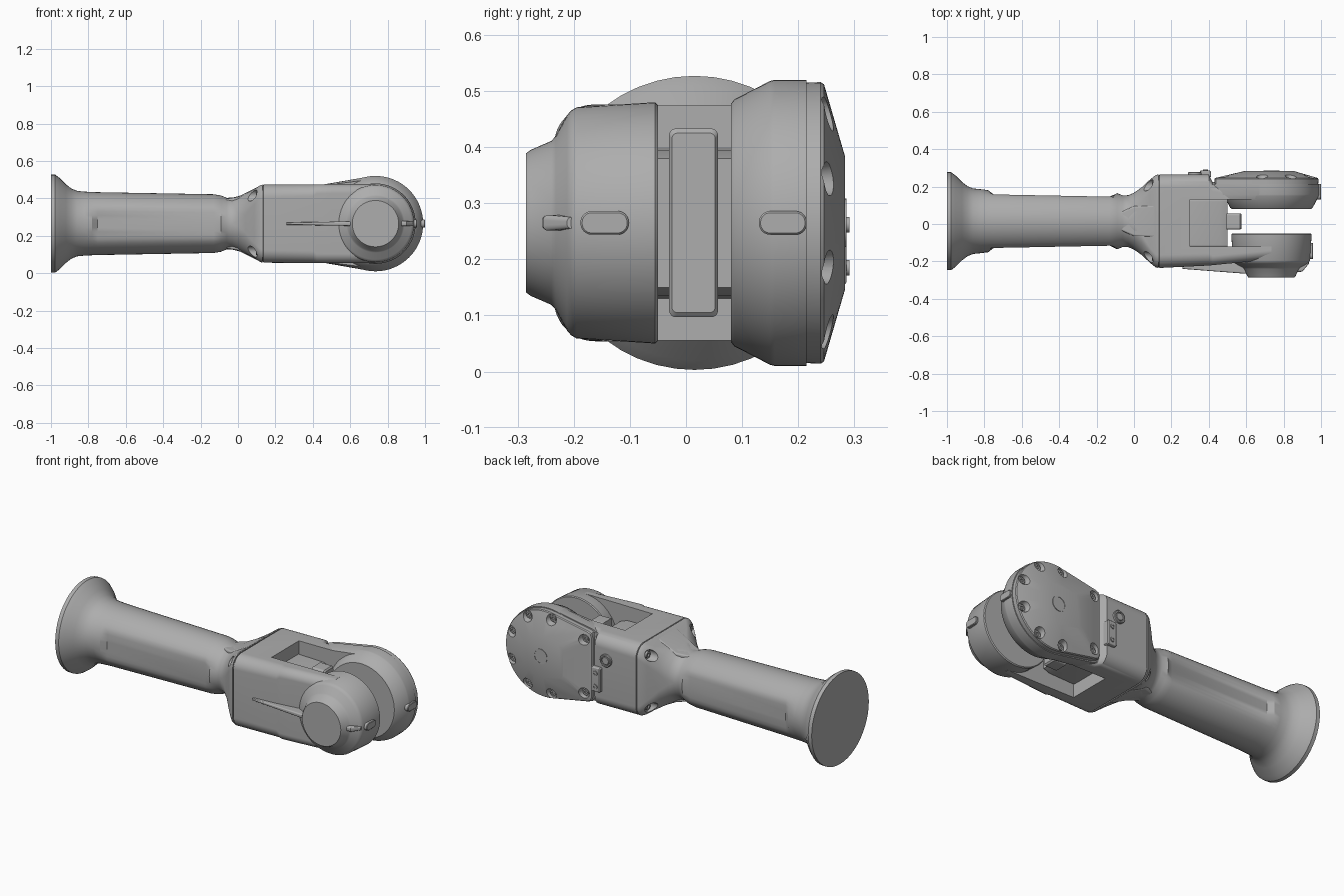
import bpy
import bmesh
from math import sin, cos, pi, radians
from mathutils import Vector

if "Cube" in bpy.data.objects:
    bpy.data.objects.remove(bpy.data.objects["Cube"])

YC, ZC, XJ = 0.015, 0.265, 0.735   # tube axis (y, z) and joint axis (x)

grey = bpy.data.materials.new("cast_metal_grey")
grey.use_nodes = True
COLOUR = (0.42, 0.42, 0.42, 1)
grey.diffuse_color = COLOUR
grey.node_tree.nodes["Principled BSDF"].inputs["Base Color"].default_value = COLOUR


def sec(x, y0, y1, hz, r, zc=ZC, clip=9):
    """Rounded rectangle across x, optionally flattened on both y sides."""
    cy, hy = (y0 + y1) / 2, (y1 - y0) / 2
    r = min(r, hy, hz)
    pts = []
    for k, (sy, sz) in enumerate([(1, 1), (-1, 1), (-1, -1), (1, -1)]):
        for i in range(13):
            a = (k + i / 12) * pi / 2
            y = sy * (hy - r) + r * cos(a)
            y = max(-clip, min(clip, y))
            pts.append(Vector((x, cy + y, zc + sz * (hz - r) + r * sin(a))))
    return pts


def mid(x, hy, hz, r, clip=9):
    """Section centred on the tube axis."""
    return sec(x, YC - hy, YC + hy, hz, r, clip=clip)


def disk(y, r, x=XJ, z=ZC, n=64):
    return [Vector((x + r * cos(2 * pi * i / n), y, z + r * sin(2 * pi * i / n)))
            for i in range(n)]


def dee(y, r, xl, hl):
    """Round outline at the joint, running to a flat edge at xl."""
    arc = [radians(-98 + 196 * i / 40) for i in range(41)]
    pts = [Vector((XJ + r * cos(a), y, ZC + r * sin(a))) for a in arc]
    left = [(xl + 0.03, hl), (xl + 0.008, hl - 0.008), (xl, hl - 0.03)]
    pts += [Vector((x, y, ZC + h)) for x, h in left]
    pts += [Vector((x, y, ZC - h)) for x, h in reversed(left)]
    return pts


def finish(ob):
    bpy.ops.object.select_all(action='DESELECT')
    ob.select_set(True)
    bpy.context.view_layer.objects.active = ob
    bpy.ops.object.shade_smooth_by_angle(angle=radians(30))


def loft(name, rings):
    bm = bmesh.new()
    loops = [[bm.verts.new(p) for p in ring] for ring in rings]
    n = len(loops[0])
    for a, b in zip(loops, loops[1:]):
        for i in range(n):
            j = (i + 1) % n
            bm.faces.new((a[i], a[j], b[j], b[i]))
    bm.faces.new(loops[0])
    bm.faces.new(loops[-1])
    bmesh.ops.remove_doubles(bm, verts=bm.verts[:], dist=1e-5)
    bmesh.ops.recalc_face_normals(bm, faces=bm.faces[:])
    me = bpy.data.meshes.new(name)
    bm.to_mesh(me)
    bm.free()
    me.materials.append(grey)
    ob = bpy.data.objects.new(name, me)
    bpy.context.collection.objects.link(ob)
    finish(ob)
    return ob


def cut(target, cutters):
    for c in cutters:
        m = target.modifiers.new("cut", 'BOOLEAN')
        m.operation = 'DIFFERENCE'
        m.solver = 'EXACT'
        m.object = c
        bpy.context.view_layer.objects.active = target
        bpy.ops.object.modifier_apply(modifier=m.name)
        bpy.data.objects.remove(c)
    finish(target)


def screw(name, y, x, z, r):
    """Socket head screw facing +y."""
    loft(name, [disk(y - 0.02, r, x, z, 18), disk(y, r, x, z, 18),
                disk(y, r * 0.5, x, z, 18), disk(y - 0.008, r * 0.5, x, z, 18)])


# Tube: end flange, flat-sided shaft, neck and flare up to the fork block
flange = [(-1, .262), (-.978, .262), (-.955, .245), (-.92, .21),
          (-.89, .187), (-.86, .175), (-.82, .171)]
rings = [mid(x, r, r, r) for x, r in flange]
rings += [mid(-.78, .169, .169, .169, .166), mid(-.75, .168, .168, .168, .143),
          mid(-.13, .157, .157, .157, .131), mid(-.09, .15, .15, .15),
          mid(-.06, .138, .138, .138), mid(-.03, .139, .139, .139),
          mid(0, .152, .146, .13), mid(.04, .18, .16, .11),
          mid(.085, .222, .182, .08), mid(.115, .246, .203, .07),
          mid(.13, .25, .209, .07)]
tube = loft("tube_and_flange", rings)
corners = [(sy, sz) for sy in (-1, 1) for sz in (-1, 1)]
cut(tube, [loft("recess", [sec(x, YC + sy * .192 - .03, YC + sy * .192 + .03, .03, .03,
                               ZC + sz * .15) for x in (0, .108)])
           for sy, sz in corners])
for sy, sz in corners:
    y = YC + sy * .192
    loft("corner_screw", [sec(x, y - r, y + r, r, r, ZC + sz * .15)
                          for x, r in [(.12, .018), (.096, .018), (.096, .009), (.104, .009)]])

# Raised wedge along the top and bottom of the flare
loft("flare_wedge", [mid(-.08, .045, .13, .01), mid(0, .08, .143, .01),
                     mid(.125, .086, .207, .01)])

# Fork block with a shallow seam, then pocketed between its two arms
fork = loft("fork_block", [
    mid(.125, .244, .203, .066), mid(.134, .244, .203, .066), mid(.136, .25, .209, .07),
    sec(.40, -.222, .265, .21, .065), sec(.42, -.22, .225, .21, .05),
    sec(.5, -.212, .21, .211, .05), sec(.735, -.19, .205, .211, .05)])
cut(fork, [loft("pocket", [sec(.3, -.12, .13, .6, .01), sec(1.2, -.12, .13, .6, .01)])])
loft("web", [sec(.28, -.13, .14, .135, .02), sec(.46, -.13, .14, .13, .02),
             sec(.5, -.13, .14, .115, .02)])
loft("stop_block", [sec(.495, -.03, .057, .168, .012), sec(.568, -.03, .057, .168, .012),
                    sec(.575, -.025, .052, .16, .01)])

# Front joint: drum, chamfer and domed cap
loft("front_joint", [disk(y, r) for y, r in [
    (-.05, .21), (-.055, .215), (-.195, .206), (-.205, .2), (-.212, .192),
    (-.232, .155), (-.24, .146), (-.277, .13), (-.285, .124)]])
loft("front_rib", [sec(.26, -.24, -.18, .006, .004), sec(.6, -.266, -.18, .012, .008),
                   sec(.9, -.255, -.18, .014, .01), sec(.935, -.212, -.18, .01, .008)])

# Rear joint: drum and tapered housing
loft("rear_joint", [disk(y, r) for y, r in [
    (.08, .212), (.086, .22), (.15, .253), (.158, .255), (.215, .255)]])
loft("rear_housing", [dee(.13, .238, .44, .205), dee(.157, .254, .43, .208),
                      dee(.213, .254, .42, .208)])

# Rear cover with scalloped screw seats
cover = loft("rear_cover", [dee(.215, .25, .43, .204), dee(.24, .251, .43, .204),
                            dee(.246, .247, .434, .2), dee(.283, .12, .59, .1)])
seats = [(XJ + .222 * cos(radians(a)), ZC + .222 * sin(radians(a)))
         for a in (-103, -62, -21, 21, 62, 103)]
seats += [(.475, ZC + .155), (.475, ZC - .155)]
cut(cover, [loft("scallop", [disk(.231, .025, x, z, 24), disk(.3, .042, x, z, 24)])
            for x, z in seats])
for x, z in seats:
    screw("cover_screw", .241, x, z, .017)
loft("cover_hub", [disk(.27, .043), disk(.286, .043), disk(.286, .037),
                   disk(.284, .037)])

# Pill-shaped marks on both joint rims
for x, y0, y1 in [(.958, -.188, -.102), (1.0, .13, .215)]:
    loft("rim_mark", [sec(x - .05, y0, y1, .021, .02), sec(x - .003, y0, y1, .021, .02),
                      sec(x, y0 + .003, y1 - .003, .018, .017)])

# Connector plate and button on the rear face
loft("connector_plate", [sec(x, .25, y, h, .006, .225) for x, y, h in [
    (.352, .28, .066), (.358, .286, .07), (.405, .286, .07), (.411, .28, .066)]])
for z in (.185, .262):
    screw("plate_screw", .291, .382, z, .014)
loft("button", [disk(y, r, .325, .345, 32) for y, r in [
    (.25, .036), (.275, .036), (.278, .033), (.278, .026), (.27, .026),
    (.27, .022), (.276, .02)]])
